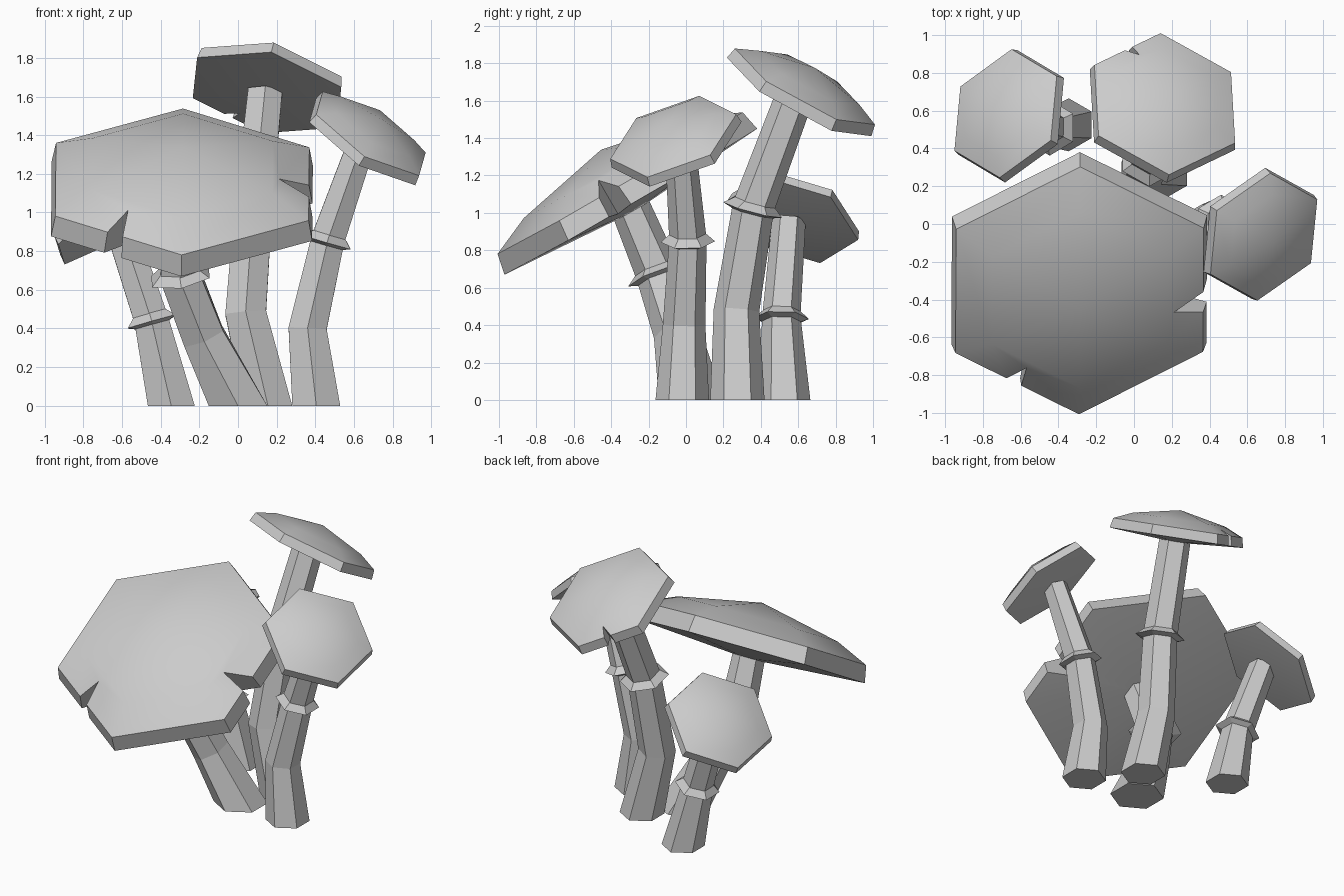
import bpy, bmesh, math
from mathutils import Vector

cube = bpy.data.objects.get("Cube")
if cube:
    bpy.data.objects.remove(cube, do_unlink=True)

grey = bpy.data.materials.new("plain_grey")
grey.use_nodes = True
grey.diffuse_color = (0.6, 0.6, 0.6, 1)
grey.node_tree.nodes["Principled BSDF"].inputs["Base Color"].default_value = (0.6, 0.6, 0.6, 1)

UP = Vector((0, 0, 1))


def make_object(name, bm):
    bmesh.ops.recalc_face_normals(bm, faces=bm.faces)
    mesh = bpy.data.meshes.new(name)
    bm.to_mesh(mesh)
    bm.free()
    mesh.materials.append(grey)
    ob = bpy.data.objects.new(name, mesh)
    bpy.context.collection.objects.link(ob)
    return ob


def hexagon(bm, centre, axis, radius):
    """Six vertices around an axis, with corners to the front and back."""
    q = UP.rotation_difference(axis)
    angles = [math.radians(30 + 60 * i) for i in range(6)]
    return [bm.verts.new(centre + q @ Vector((radius * math.cos(a), radius * math.sin(a), 0)))
            for a in angles]


def bridge(bm, low, high):
    for i in range(6):
        j = (i + 1) % 6
        bm.faces.new((low[i], low[j], high[j], high[i]))


def fan(bm, loop, tip):
    for i in range(6):
        bm.faces.new((loop[i], loop[(i + 1) % 6], tip))


def cut_notch(ob, tip, mouth):
    """Cut a wedge through the cap, from the rim towards its tip."""
    tip = Vector(tip)
    points = [tip] + [tip + (Vector(m) - tip) * 1.3 for m in mouth]
    bm = bmesh.new()
    face = bm.faces.new([bm.verts.new((p.x, p.y, -0.3)) for p in points])
    made = bmesh.ops.extrude_face_region(bm, geom=[face])["geom"]
    bmesh.ops.translate(bm, vec=(0, 0, 1), verts=[v for v in made if isinstance(v, bmesh.types.BMVert)])
    cutter = make_object("notch_cutter", bm)
    cutter.matrix_world = ob.matrix_world
    cutter.hide_render = True
    bpy.context.view_layer.update()
    mod = ob.modifiers.new("notch", "BOOLEAN")
    mod.operation = "DIFFERENCE"
    mod.solver = "EXACT"
    mod.object = cutter
    bpy.context.view_layer.objects.active = ob
    bpy.ops.object.modifier_apply(modifier=mod.name)
    bpy.data.objects.remove(cutter, do_unlink=True)


def cap(name, centre, normal, radius, notches):
    """Shallow dome with a thick rim and a slightly bulging underside."""
    bm = bmesh.new()
    loops = [hexagon(bm, UP * h * radius, UP, r * radius)
             for r, h in ((1, 0), (0.97, 0.147), (0.69, 0.27))]
    for low, high in zip(loops, loops[1:]):
        bridge(bm, low, high)
    fan(bm, loops[-1], bm.verts.new((0, 0, 0.41 * radius)))
    fan(bm, loops[0], bm.verts.new((0, 0, -0.07 * radius)))
    ob = make_object(name, bm)
    ob.location = centre
    ob.rotation_mode = "QUATERNION"
    ob.rotation_quaternion = UP.rotation_difference(Vector(normal).normalized())
    bpy.context.view_layer.update()
    for tip, mouth in notches:
        cut_notch(ob, tip, mouth)
    bpy.ops.object.select_all(action="DESELECT")
    ob.select_set(True)
    bpy.context.view_layer.objects.active = ob
    bpy.ops.object.shade_smooth_by_angle(angle=math.radians(30))


def stem(name, path, radii):
    """Six-sided tube along a bent path, flat at the ground."""
    points = [Vector(p) for p in path]
    steps = [(b - a).normalized() for a, b in zip(points, points[1:])]
    axes = [UP] + [(a + b).normalized() for a, b in zip(steps, steps[1:])] + [steps[-1]]
    bm = bmesh.new()
    loops = [hexagon(bm, p, a, r) for p, a, r in zip(points, axes, radii)]
    for low, high in zip(loops, loops[1:]):
        bridge(bm, low, high)
    bm.faces.new(loops[0])
    bm.faces.new(loops[-1])
    make_object(name, bm)
    return points[-2], axes[-2]


def collar(name, centre, axis, radius):
    """Flared ring around the stem."""
    bm = bmesh.new()
    loops = [hexagon(bm, centre + axis * h, axis, r)
             for r, h in ((radius * 0.85, 0.04), (radius * 1.45, -0.015), (radius * 0.9, -0.035))]
    for low, high in zip(loops, loops[1:] + loops[:1]):
        bridge(bm, low, high)
    make_object(name, bm)


# name, cap centre, cap normal, cap radius, notches, stem path, stem radii
mushrooms = [
    ("front", (-0.29, -0.295, 1.06), (0.02, -0.578, 1), 0.78,
     [((-0.28, -0.43), ((-0.40, -0.55), (-0.31, -0.60))),
      ((0.50, -0.09), ((0.68, 0.0), (0.68, -0.14)))],
     [(0, 0.03, 0), (-0.18, -0.05, 0.36), (-0.3, -0.15, 0.68), (-0.29, -0.31, 1.06)],
     (0.175, 0.125, 0.12, 0.105)),
    ("tall", (0.15, 0.605, 1.62), (0.235, 0.557, 1), 0.44,
     [((-0.13, 0.27), ((-0.23, 0.33), (-0.17, 0.36)))],
     [(0.155, 0.275, 0), (0.04, 0.27, 0.48), (0.08, 0.36, 1.03), (0.14, 0.58, 1.62)],
     (0.145, 0.122, 0.112, 0.102)),
    ("back", (-0.65, 0.57, 0.96), (-0.71, 0.364, 1), 0.367, [],
     [(-0.345, 0.525, 0), (-0.45, 0.51, 0.45), (-0.62, 0.55, 0.96)], (0.14, 0.102, 0.09)),
    ("side", (0.66, -0.05, 1.365), (0.64, -0.417, 1), 0.37, [],
     [(0.405, -0.02, 0), (0.36, -0.01, 0.4), (0.465, 0.01, 0.86), (0.64, -0.03, 1.36)],
     (0.143, 0.114, 0.1, 0.082)),
]

for label, centre, normal, radius, notches, path, radii in mushrooms:
    cap(label + "_cap", centre, normal, radius, notches)
    spot, axis = stem(label + "_stem", path, radii)
    collar(label + "_collar", spot, axis, radii[-2])
